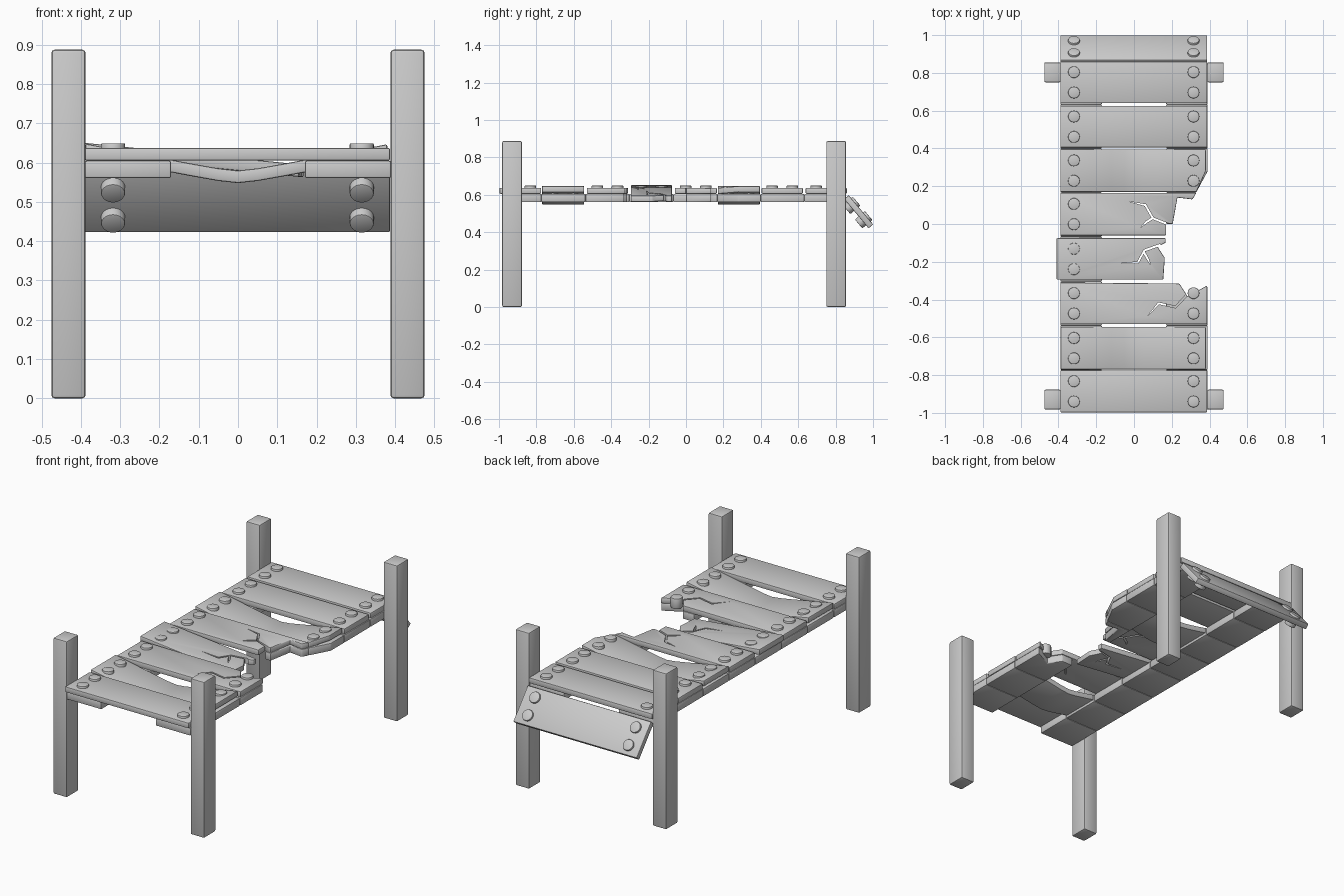
import bpy, bmesh
from math import radians, hypot
from mathutils import Matrix, Vector

if "Cube" in bpy.data.objects:
    bpy.data.objects.remove(bpy.data.objects["Cube"])


def add_object(name, bm):
    bmesh.ops.recalc_face_normals(bm, faces=bm.faces)
    mesh = bpy.data.meshes.new(name)
    bm.to_mesh(mesh)
    bm.free()
    ob = bpy.data.objects.new(name, mesh)
    bpy.context.collection.objects.link(ob)
    return ob


def prism(name, outline, z0, z1, bevel=0.006, splits=()):
    """Extruded outline with rounded edges, optionally sliced across x."""
    bm = bmesh.new()
    face = bm.faces.new([bm.verts.new((x, y, z0)) for x, y in outline])
    ext = bmesh.ops.extrude_face_region(bm, geom=[face])
    for v in ext["geom"]:
        if isinstance(v, bmesh.types.BMVert):
            v.co.z = z1
    if bevel:
        bmesh.ops.bevel(bm, geom=bm.edges[:], offset=bevel, segments=2,
                        profile=0.5, affect='EDGES', clamp_overlap=True)
    for x in splits:
        bmesh.ops.bisect_plane(bm, geom=bm.verts[:] + bm.edges[:] + bm.faces[:],
                               plane_co=(x, 0, 0), plane_no=(1, 0, 0))
    return add_object(name, bm)


def rect(x0, x1, y0, y1):
    return [(x0, y0), (x1, y0), (x1, y1), (x0, y1)]


def cut_crack(ob, path, width=0.011):
    """Cut a zigzag slot, tapering to a point, through a plank."""
    pts = [Vector(p) for p in path]
    left, right = [], []
    for i in range(1, len(pts)):
        d = (pts[min(i + 1, len(pts) - 1)] - pts[i - 1]).normalized()
        n = Vector((-d.y, d.x)) * width / 2
        left.append(pts[i] + n)
        right.append(pts[i] - n)
    cutter = prism("crack_cutter", [pts[0]] + right + left[::-1], 0.5, 0.7, 0)
    cutter.hide_render = True
    mod = ob.modifiers.new("crack", 'BOOLEAN')
    mod.object, mod.solver = cutter, 'EXACT'
    dg = bpy.context.evaluated_depsgraph_get()
    mesh = bpy.data.meshes.new_from_object(ob.evaluated_get(dg))
    ob.modifiers.clear()
    ob.data = mesh
    bpy.data.objects.remove(cutter)


def bolt(name, x, y, z0, z1):
    bm = bmesh.new()
    bmesh.ops.create_cone(bm, cap_ends=True, segments=20, radius1=0.031,
                          radius2=0.031, depth=z1 - z0,
                          matrix=Matrix.Translation((x, y, (z0 + z1) / 2)))
    rims = [e for e in bm.edges if abs(e.verts[0].co.z - e.verts[1].co.z) < 1e-5]
    bmesh.ops.bevel(bm, geom=rims, offset=0.004, segments=2, profile=0.5,
                    affect='EDGES')
    return add_object(name, bm)


def warp(ob, fn):
    for v in ob.data.vertices:
        v.co.z += fn(v.co.x)


Z0, Z1, RAIL = 0.605, 0.637, 0.56
L, R = -0.39, 0.387

# Posts
for side, sx in (("left", -1), ("right", 1)):
    for end, y in (("front", -0.93), ("back", 0.803)):
        x0, x1 = sorted((sx * 0.388, sx * 0.475))
        prism(f"{end}_{side}_post", rect(x0, x1, y - 0.053, y + 0.053), 0, 0.887, 0.008)


# Plank shapes: sagging ones bend down at the middle, the tilted one tips right
def sag(x):
    return 0.19 * hypot(x, 0.03) - 0.063


def tip(x):
    return -0.1 * (x + 0.41) + 0.015


def flat(x):
    return 0.0


planks = [
    (rect(L, R, -0.997, -0.775), flat, []),
    (rect(-0.388, 0.38, -0.77, -0.545), sag, []),
    ([(L, -0.53), (R, -0.53), (R, -0.325), (0.285, -0.385), (0.24, -0.315), (L, -0.31)], flat,
     [[(0.07, -0.49), (0.13, -0.42), (0.22, -0.44), (0.285, -0.37)]]),
    ([(-0.41, -0.295), (0.155, -0.295), (0.163, -0.18), (0.125, -0.12),
      (0.167, -0.1), (0.167, -0.075), (-0.41, -0.075)], tip,
     [[(-0.09, -0.21), (0.02, -0.205), (0.055, -0.14), (0.14, -0.11)],
      [(0.09, -0.22), (0.07, -0.18), (0.05, -0.145)]]),
    ([(L, -0.06), (0.17, -0.06), (0.17, 0), (0.205, 0), (0.23, 0.14), (0.31, 0.13),
      (0.33, 0.165), (L, 0.165)], flat,
     [[(-0.03, 0.12), (0.06, 0.1), (0.1, 0.03), (0.19, -0.005)],
      [(0.035, -0.02), (0.065, 0.01), (0.1, 0.032)]]),
    ([(L, 0.17), (0.33, 0.17), (0.38, 0.28), (0.38, 0.395), (L, 0.395)], sag, []),
    (rect(L, R, 0.405, 0.625), flat, []),
    (rect(L, R, 0.64, 0.86), flat, []),
]
for i, (outline, bend, cracks) in enumerate(planks, 1):
    splits = (-0.12, -0.05, 0, 0.05, 0.12) if bend is sag else ()
    ob = prism(f"plank_{i}", outline, Z0, Z1, 0.005, splits)
    for path in cracks:
        cut_crack(ob, path)
    warp(ob, bend)
    ys = [p[1] for p in outline]
    mid = (min(ys) + max(ys)) / 2
    for x in (-0.318, 0.315):
        if x > 0 and i in (4, 5):
            continue            # broken away
        for dy in (-0.054, 0.054):
            lift = 0 if bend is tip else bend(x)
            b = bolt(f"plank_{i}_bolt", x, mid + dy, 0.59, 0.649 + lift)

# Support rails in one length per plank; the right one is broken
seams = [-0.985, -0.773, -0.537, -0.303, -0.068, 0.168, 0.4, 0.632, 0.85]
broken = {
    2: [(0.17, -0.537), (0.39, -0.537), (0.39, -0.33), (0.285, -0.385), (0.24, -0.315), (0.17, -0.315)],
    3: None,
    4: [(0.17, 0), (0.205, 0), (0.23, 0.14), (0.31, 0.13), (0.33, 0.168), (0.17, 0.168)],
    5: [(0.17, 0.168), (0.33, 0.168), (0.39, 0.28), (0.39, 0.4), (0.17, 0.4)],
}
for i, (y0, y1) in enumerate(zip(seams, seams[1:])):
    prism(f"left_rail_{i + 1}", rect(-0.39, -0.17, y0, y1), RAIL, Z0, 0.006)
    outline = broken.get(i, rect(0.17, 0.39, y0, y1))
    if outline:
        prism(f"right_rail_{i + 1}", outline, RAIL, Z0, 0.006)

# Loose end plank hanging off the back, bolts poking through
hang = Matrix.Translation((0, 0.923, 0.509)) @ Matrix.Rotation(radians(-50), 4, 'X')
loose = [prism("hanging_plank", rect(L, R, -0.102, 0.102), -0.016, 0.016, 0.005)]
for x in (-0.318, 0.315):
    for y in (-0.05, 0.05):
        loose.append(bolt("hanging_bolt", x, y, -0.042, 0.028))
for ob in loose:
    ob.data.transform(hang)

# Smooth the rounded edges only
bpy.ops.object.select_all(action='SELECT')
bpy.context.view_layer.objects.active = loose[0]
bpy.ops.object.shade_smooth_by_angle(angle=radians(35))
